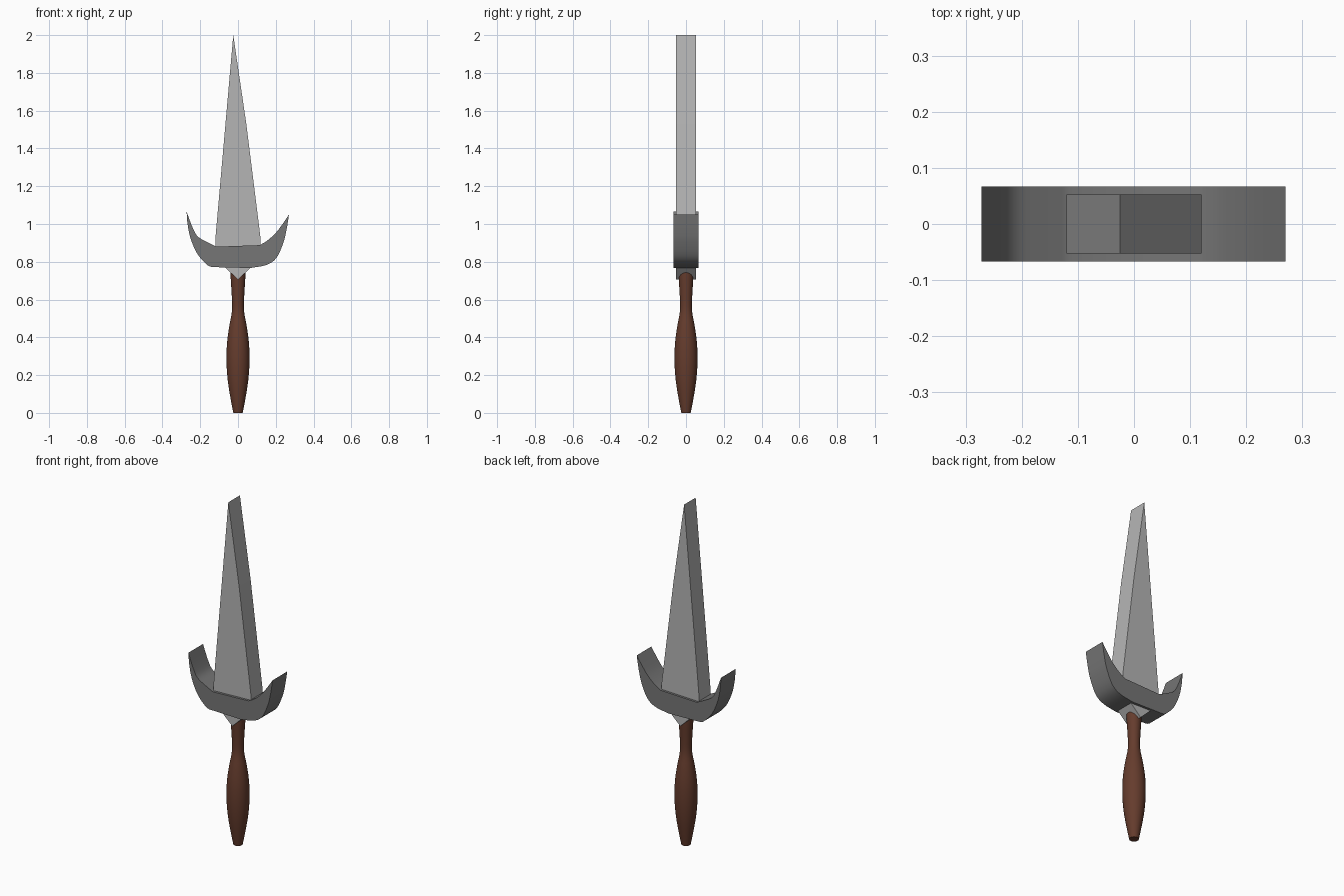
import bpy, bmesh, math
from mathutils import Vector

if "Cube" in bpy.data.objects:
    bpy.data.objects.remove(bpy.data.objects["Cube"])


def material(name, rgb):
    m = bpy.data.materials.new(name)
    m.diffuse_color = (*rgb, 1)
    m.use_nodes = True
    m.node_tree.nodes["Principled BSDF"].inputs["Base Color"].default_value = m.diffuse_color
    return m


def finish(name, bm, mat, smooth_angle=None):
    bmesh.ops.recalc_face_normals(bm, faces=bm.faces)
    me = bpy.data.meshes.new(name)
    bm.to_mesh(me)
    bm.free()
    me.materials.append(mat)
    ob = bpy.data.objects.new(name, me)
    bpy.context.collection.objects.link(ob)
    if smooth_angle:
        bpy.ops.object.select_all(action='DESELECT')
        ob.select_set(True)
        bpy.context.view_layer.objects.active = ob
        bpy.ops.object.shade_smooth_by_angle(angle=math.radians(smooth_angle))
    return ob


def extrude_profile(name, pts, half, mat, smooth_angle=None):
    """Extrude an (x, z) outline symmetrically along y."""
    bm = bmesh.new()
    face = bm.faces.new([bm.verts.new((x, -half, z)) for x, z in pts])
    res = bmesh.ops.extrude_face_region(bm, geom=[face])
    verts = [g for g in res['geom'] if isinstance(g, bmesh.types.BMVert)]
    bmesh.ops.translate(bm, verts=verts, vec=(0, 2 * half, 0))
    return finish(name, bm, mat, smooth_angle)


def spline(pts, steps=4):
    """Catmull-Rom curve through the points."""
    p = [Vector(q) for q in pts]
    p = [2 * p[0] - p[1]] + p + [2 * p[-1] - p[-2]]
    out = []
    for a, b, c, d in zip(p, p[1:], p[2:], p[3:]):
        for i in range(steps):
            t = i / steps
            out.append(tuple(0.5 * (2 * b + (c - a) * t + (2 * a - 5 * b + 4 * c - d) * t * t
                                    + (3 * b - a - 3 * c + d) * t ** 3)))
    return out + [tuple(p[-2])]


steel = material("light steel", (0.46, 0.46, 0.46))
dark = material("dark steel", (0.18, 0.18, 0.18))
wood = material("brown wood", (0.13, 0.045, 0.026))

# Blade with pointed tang
extrude_profile("blade", [(-0.025, 2.0), (-0.12, 0.92), (-0.12, 0.82), (0, 0.705),
                          (0.12, 0.82), (0.12, 0.92), (0.044, 1.53)], 0.053, steel)

# Curved crossguard: outer edge, then inner edge back to the left tip
outer = spline([(-0.272, 1.065), (-0.267, 1.0), (-0.25, 0.92), (-0.214, 0.84),
                (-0.165, 0.785), (-0.14, 0.772)])
outer += spline([(0.065, 0.767), (0.15, 0.783), (0.203, 0.82), (0.24, 0.9),
                 (0.257, 0.97), (0.27, 1.05)])
inner = spline([(0.27, 1.05), (0.236, 1.0), (0.2, 0.953), (0.155, 0.912), (0.115, 0.888)])
inner += spline([(-0.115, 0.88), (-0.165, 0.905), (-0.214, 0.935), (-0.242, 0.985),
                 (-0.272, 1.065)])
extrude_profile("crossguard", outer + inner[1:-1], 0.067, dark, 35)

# Turned handle
profile = spline([(0.025, 0.0), (0.04, 0.08), (0.054, 0.17), (0.061, 0.27), (0.058, 0.37),
                  (0.046, 0.46), (0.032, 0.54), (0.033, 0.62), (0.039, 0.72), (0.04, 0.78)], 3)
bm = bmesh.new()
N = 32
rings = [[bm.verts.new((r * math.cos(math.tau * i / N), r * math.sin(math.tau * i / N), z))
          for i in range(N)] for r, z in profile]
for lo, hi in zip(rings, rings[1:]):
    for i in range(N):
        j = (i + 1) % N
        bm.faces.new((lo[i], lo[j], hi[j], hi[i]))
bm.faces.new(rings[0])
bm.faces.new(rings[-1])
finish("handle", bm, wood, 40)
